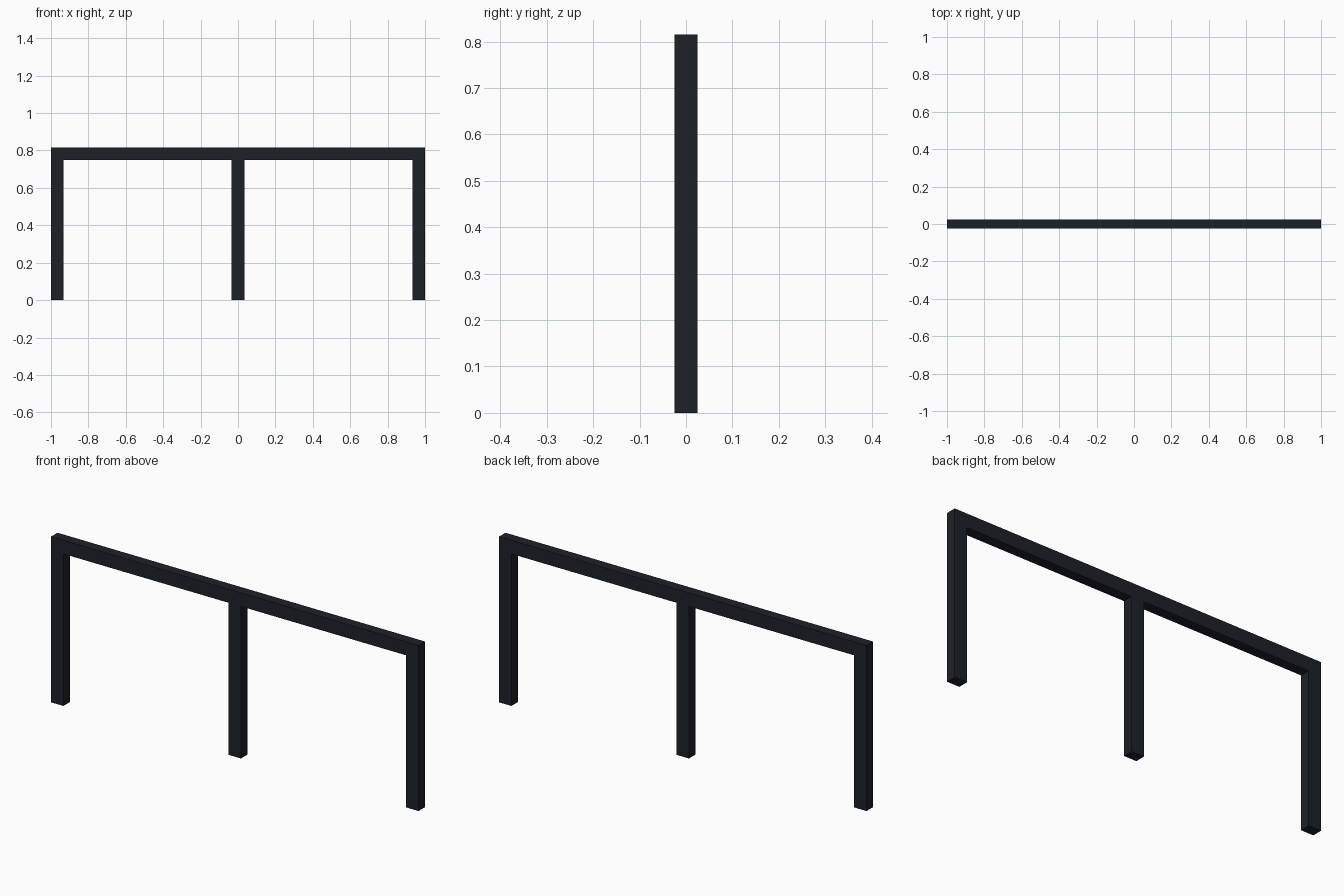
import bpy
import bmesh
from mathutils import Vector

if "Cube" in bpy.data.objects:
    bpy.data.objects.remove(bpy.data.objects["Cube"])

WIDTH, HEIGHT, DEPTH, BAR = 2.0, 0.815, 0.05, 0.067

dark = bpy.data.materials.new("dark_metal")
dark.diffuse_color = (0.012, 0.015, 0.02, 1)
dark.use_nodes = True
dark.node_tree.nodes["Principled BSDF"].inputs["Base Color"].default_value = dark.diffuse_color

# Front outline: right half from the middle leg outward, then mirrored
x, h, under = WIDTH / 2, BAR / 2, HEIGHT - BAR
right = [(h, 0), (h, under), (x - BAR, under), (x - BAR, 0), (x, 0), (x, HEIGHT)]
outline = right + [(-px, pz) for px, pz in reversed(right)]

# Leg frame: top rail and three square legs as one welded piece
bm = bmesh.new()
face = bm.faces.new([bm.verts.new((px, -DEPTH / 2, pz)) for px, pz in outline])
ext = bmesh.ops.extrude_face_region(bm, geom=[face])
verts = [v for v in ext["geom"] if isinstance(v, bmesh.types.BMVert)]
bmesh.ops.translate(bm, verts=verts, vec=Vector((0, DEPTH, 0)))
# Restore the front face if the extrusion consumed it
if len(bm.faces) < len(outline) + 2:
    bmesh.ops.holes_fill(bm, edges=[e for e in bm.edges if e.is_boundary], sides=0)
bmesh.ops.recalc_face_normals(bm, faces=bm.faces)

mesh = bpy.data.meshes.new("leg_frame")
bm.to_mesh(mesh)
bm.free()
mesh.materials.append(dark)
bpy.context.collection.objects.link(bpy.data.objects.new("leg_frame", mesh))
